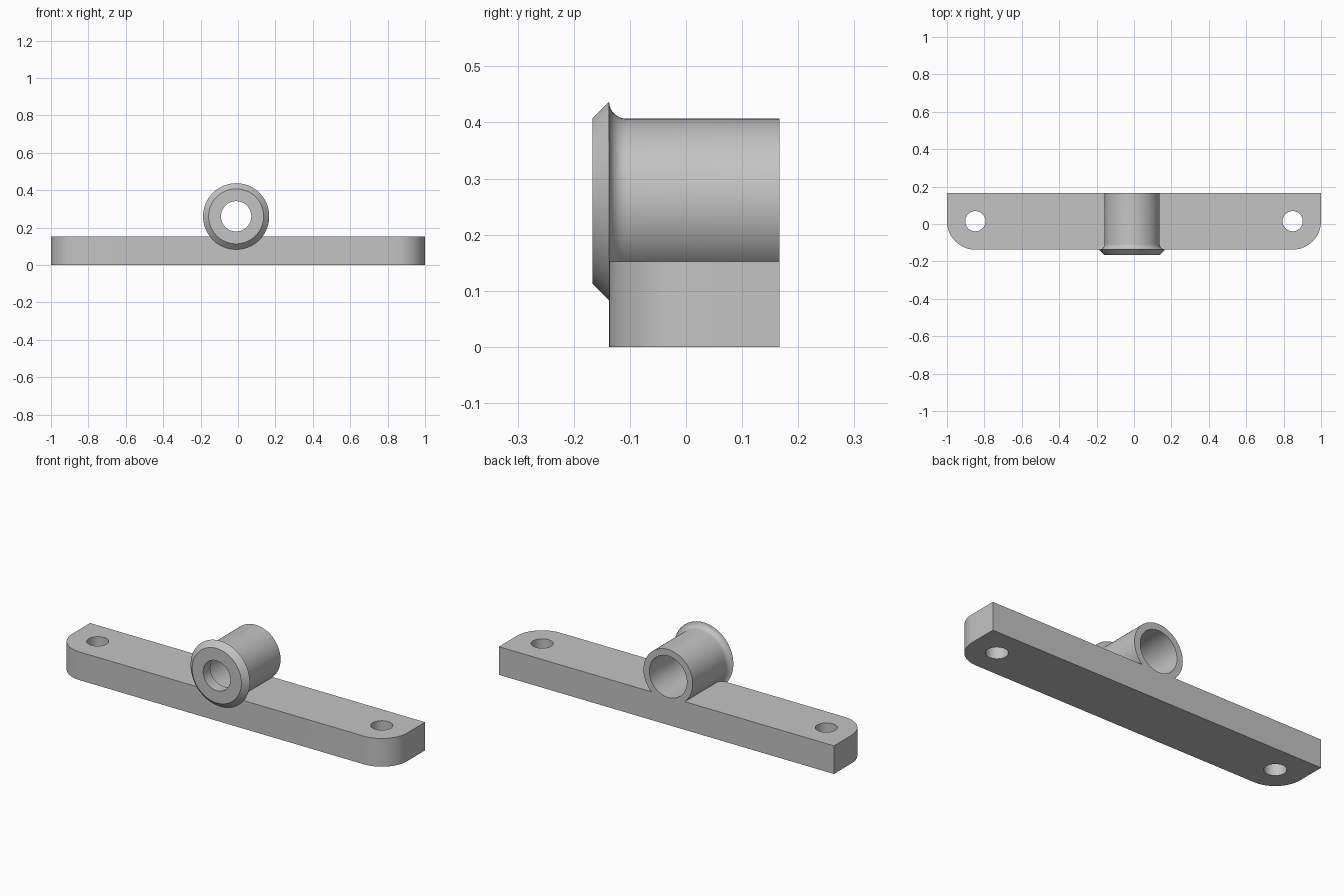
import bpy, bmesh
from math import sin, cos, pi, radians

cube = bpy.data.objects.get("Cube")
if cube:
    bpy.data.objects.remove(cube, do_unlink=True)

grey = bpy.data.materials.new("light grey")
grey.use_nodes = True
COLOUR = (0.55, 0.55, 0.55, 1)
grey.diffuse_color = COLOUR
grey.node_tree.nodes["Principled BSDF"].inputs["Base Color"].default_value = COLOUR

BACK, FRONT, LIP = 0.167, -0.137, -0.167
TOP, END = 0.152, 1.0
AXIS_X, AXIS_Z = -0.01, 0.26
CORNER = 0.152
SEGMENTS = 96


def make_object(name, bm):
    bmesh.ops.recalc_face_normals(bm, faces=bm.faces)
    mesh = bpy.data.meshes.new(name)
    bm.to_mesh(mesh)
    bm.free()
    mesh.materials.append(grey)
    obj = bpy.data.objects.new(name, mesh)
    bpy.context.collection.objects.link(obj)
    return obj


def prism(name, outline, z0, z1):
    bm = bmesh.new()
    face = bm.faces.new([bm.verts.new((x, y, z0)) for x, y in outline])
    out = bmesh.ops.extrude_face_region(bm, geom=[face])
    verts = [v for v in out["geom"] if isinstance(v, bmesh.types.BMVert)]
    bmesh.ops.translate(bm, verts=verts, vec=(0, 0, z1 - z0))
    return make_object(name, bm)


def turned(name, profile):
    """Solid of (radius, y) rings around the barrel axis, with flat ends."""
    bm = bmesh.new()
    rings = []
    for r, y in profile:
        angles = [2 * pi * i / SEGMENTS for i in range(SEGMENTS)]
        rings.append([bm.verts.new((AXIS_X + r * cos(a), y, AXIS_Z + r * sin(a)))
                      for a in angles])
    for low, high in zip(rings, rings[1:]):
        for i in range(SEGMENTS):
            j = (i + 1) % SEGMENTS
            bm.faces.new((low[i], low[j], high[j], high[i]))
    bm.faces.new(rings[0])
    bm.faces.new(rings[-1])
    return make_object(name, bm)


def arc(cx, cy, r, start, end, steps=16):
    angles = [radians(start + (end - start) * i / steps) for i in range(steps + 1)]
    return [(cx + r * cos(a), cy + r * sin(a)) for a in angles]


def combine(target, tool, operation):
    mod = target.modifiers.new(tool.name, "BOOLEAN")
    mod.operation, mod.solver, mod.object = operation, "EXACT", tool
    bpy.context.view_layer.objects.active = target
    bpy.ops.object.modifier_apply(modifier=mod.name)
    bpy.data.objects.remove(tool, do_unlink=True)


# Mounting bar with rounded front corners
cx, cy = END - CORNER, FRONT + CORNER
outline = [(END, BACK), (-END, BACK)]
outline += arc(-cx, cy, CORNER, 180, 270) + arc(cx, cy, CORNER, 270, 360)
bracket = prism("mounting_bar_with_barrel", outline, 0, TOP)

# Barrel with a fillet running into the chamfered front flange
fillet = arc(0.177, -0.107, 0.03, 270, 180, 10)
barrel = turned("barrel", [(0.147, LIP)] + fillet + [(0.147, BACK)])
combine(bracket, barrel, "UNION")

# Stepped bore: narrow at the front, wide from the back
bore = turned("bore", [(0.081, LIP - 0.1), (0.081, -0.107),
                       (0.112, -0.107), (0.112, BACK + 0.1)])
combine(bracket, bore, "DIFFERENCE")

# Screw holes
for side in (-1, 1):
    circle = arc(side * cx, cy, 0.054, 0, 360, 48)[:-1]
    combine(bracket, prism("screw_hole", circle, -0.1, TOP + 0.1), "DIFFERENCE")

# Smooth curved walls, sharp edges
bpy.ops.object.select_all(action="DESELECT")
bracket.select_set(True)
bpy.context.view_layer.objects.active = bracket
bpy.ops.object.shade_smooth_by_angle(angle=radians(30))
